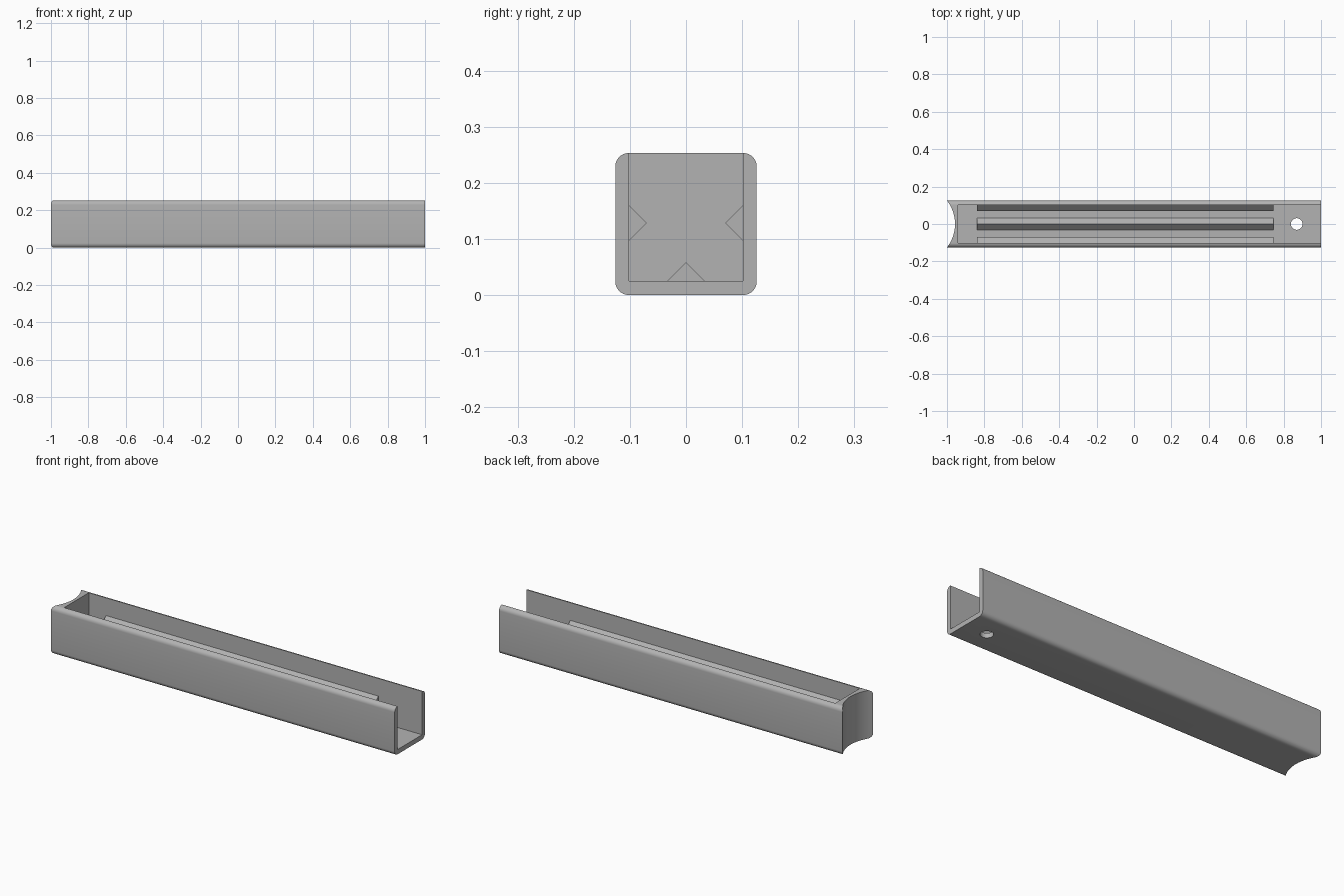
import bpy, math
from math import sin, cos, pi

if "Cube" in bpy.data.objects:
    bpy.data.objects.remove(bpy.data.objects["Cube"], do_unlink=True)

HALF_W, HEIGHT, RADIUS = 0.126, 0.253, 0.024   # outer section
WALL_Y, FLOOR_Z, END_X = 0.102, 0.025, -0.94   # cavity limits

grey = bpy.data.materials.new("plain grey")
grey.use_nodes = True
grey.diffuse_color = (0.45, 0.45, 0.45, 1)
grey.node_tree.nodes["Principled BSDF"].inputs["Base Color"].default_value = (0.45, 0.45, 0.45, 1)


def prism(name, section, x0, x1):
    """Extrude a counter-clockwise (y, z) section along x."""
    n = len(section)
    verts = [(x, y, z) for x in (x0, x1) for y, z in section]
    faces = [tuple(reversed(range(n))), tuple(range(n, 2 * n))]
    faces += [(i, (i + 1) % n, n + (i + 1) % n, n + i) for i in range(n)]
    mesh = bpy.data.meshes.new(name)
    mesh.from_pydata(verts, [], faces)
    mesh.materials.append(grey)
    obj = bpy.data.objects.new(name, mesh)
    bpy.context.collection.objects.link(obj)
    return obj


def cylinder(name, x, radius, sides):
    bpy.ops.mesh.primitive_cylinder_add(vertices=sides, radius=radius, depth=1, location=(x, 0, 0))
    obj = bpy.context.object
    obj.name = name
    obj.data.materials.append(grey)
    return obj


def cut(target, cutter):
    mod = target.modifiers.new("cut", 'BOOLEAN')
    mod.operation, mod.solver, mod.object = 'DIFFERENCE', 'EXACT', cutter
    cutter.hide_render = True
    bpy.context.view_layer.objects.active = target
    bpy.ops.object.modifier_apply(modifier=mod.name)
    bpy.data.objects.remove(cutter, do_unlink=True)


# Channel body: rounded square bar
section = []
corners = [(1, 1), (-1, 1), (-1, -1), (1, -1)]
for k, (sy, sz) in enumerate(corners):
    cy = sy * (HALF_W - RADIUS)
    cz = HEIGHT / 2 + sz * (HEIGHT / 2 - RADIUS)
    for i in range(9):
        a = (k + i / 8) * pi / 2
        section.append((cy + RADIUS * cos(a), cz + RADIUS * sin(a)))
body = prism("channel_body", section, -1, 1)

# Open cavity, concave end and drain hole
cavity = [(-WALL_Y, FLOOR_Z), (WALL_Y, FLOOR_Z), (WALL_Y, 0.4), (-WALL_Y, 0.4)]
cut(body, prism("cavity_cutter", cavity, END_X, 1.2))
cut(body, cylinder("end_cutter", -1.16, 0.203, 128))
cut(body, cylinder("hole_cutter", 0.87, 0.031, 48))

# Triangular ribs on the floor and both walls
rib_x = (-0.84, 0.745)
prism("floor_rib", [(-0.033, FLOOR_Z), (0.033, FLOOR_Z), (0, 0.058)], *rib_x)
wall_rib = [(-WALL_Y, 0.096), (-0.07, 0.128), (-WALL_Y, 0.16)]
prism("front_wall_rib", wall_rib, *rib_x)
prism("back_wall_rib", [(-y, z) for y, z in reversed(wall_rib)], *rib_x)

# Smooth rounded faces, keep edges sharp
bpy.ops.object.select_all(action='DESELECT')
body.select_set(True)
bpy.context.view_layer.objects.active = body
bpy.ops.object.shade_smooth_by_angle(angle=math.radians(30))
